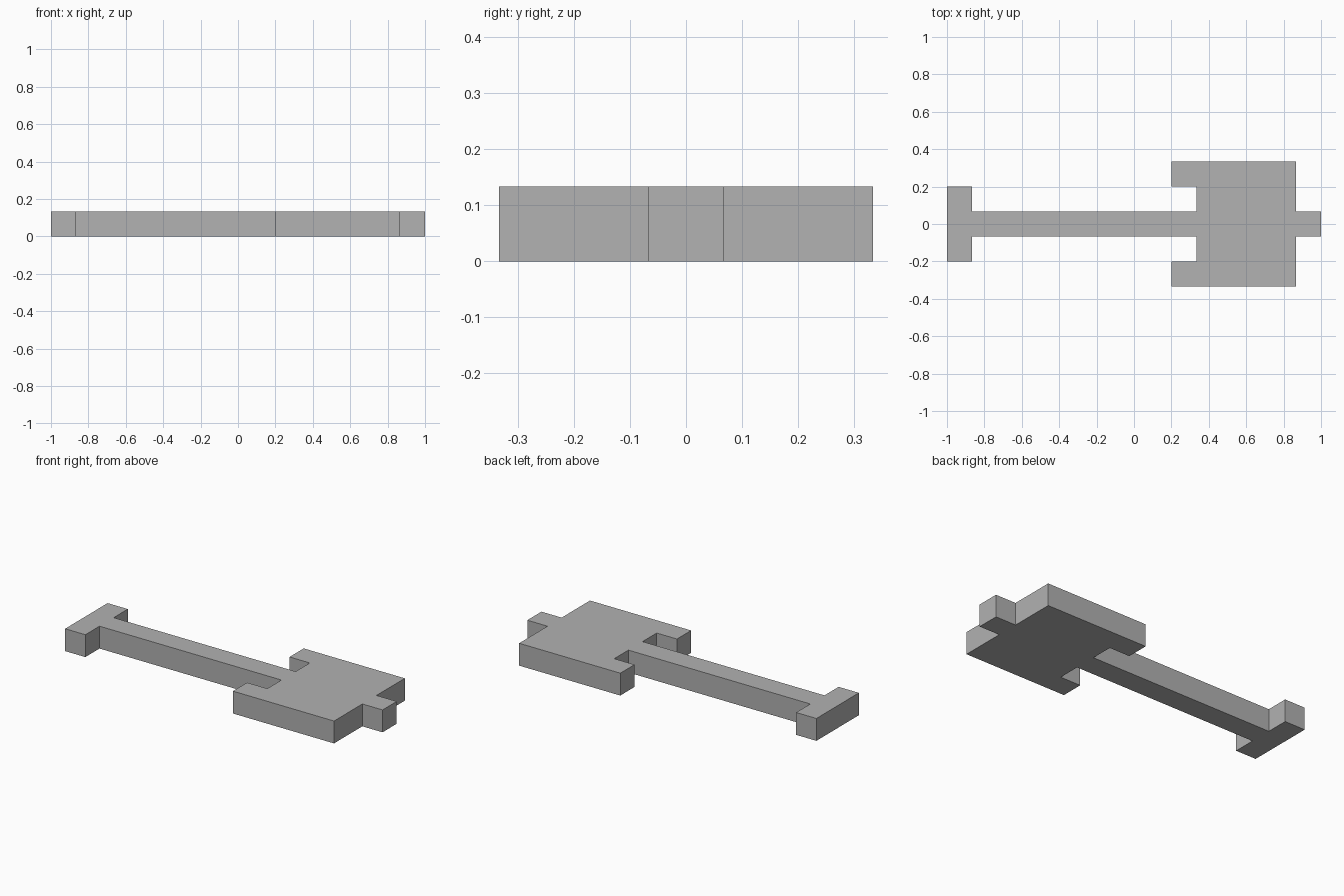
import bpy
import bmesh

cube = bpy.data.objects.get("Cube")
if cube:
    bpy.data.objects.remove(cube, do_unlink=True)

UNIT = 2 / 15  # the whole shape sits on a square grid, 15 cells long

# Plain grey material
grey = bpy.data.materials.new("plain grey")
grey.use_nodes = True
colour = (0.445, 0.445, 0.445, 1)
grey.diffuse_color = colour
grey.node_tree.nodes["Principled BSDF"].inputs["Base Color"].default_value = colour

# Half outline in grid cells: grip, shaft, notched blade, tip
half = [(-7.5, 1.5), (-6.5, 1.5), (-6.5, 0.5), (2.5, 0.5), (2.5, 1.5),
        (1.5, 1.5), (1.5, 2.5), (6.5, 2.5), (6.5, 0.5), (7.5, 0.5)]
outline = half + [(x, -y) for x, y in reversed(half)]

# Extrude the mirrored outline one cell upwards
bm = bmesh.new()
base = bm.faces.new([bm.verts.new((x * UNIT, y * UNIT, 0)) for x, y in outline])
top = bmesh.ops.extrude_face_region(bm, geom=[base], use_keep_orig=True)
top_verts = [g for g in top["geom"] if isinstance(g, bmesh.types.BMVert)]
bmesh.ops.translate(bm, vec=(0, 0, UNIT), verts=top_verts)
bmesh.ops.recalc_face_normals(bm, faces=bm.faces)

mesh = bpy.data.meshes.new("shovel")
bm.to_mesh(mesh)
bm.free()
mesh.materials.append(grey)
bpy.context.collection.objects.link(bpy.data.objects.new("shovel", mesh))
